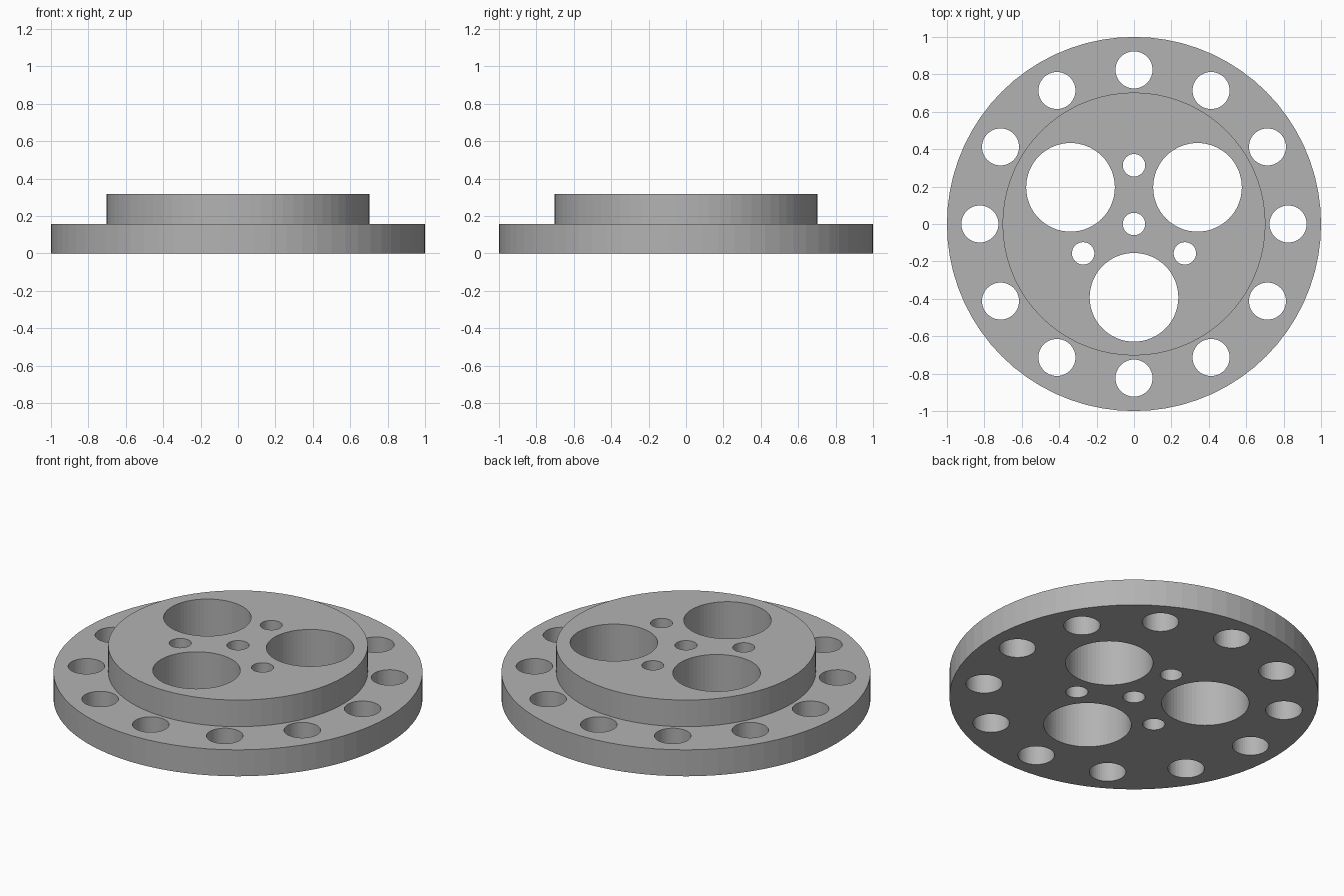
import bpy
import bmesh
from math import cos, sin, tau, radians
from mathutils import Matrix

cube = bpy.data.objects.get("Cube")
if cube:
    bpy.data.objects.remove(cube, do_unlink=True)

FLANGE_TOP, HUB_TOP = 0.158, 0.317

# Plain grey metal
grey = bpy.data.materials.new("grey_metal")
grey.use_nodes = True
grey.diffuse_color = (0.45, 0.45, 0.45, 1)
grey.node_tree.nodes["Principled BSDF"].inputs["Base Color"].default_value = grey.diffuse_color


def make_object(name, bm):
    bmesh.ops.recalc_face_normals(bm, faces=bm.faces)
    mesh = bpy.data.meshes.new(name)
    bm.to_mesh(mesh)
    bm.free()
    mesh.materials.append(grey)
    obj = bpy.data.objects.new(name, mesh)
    bpy.context.collection.objects.link(obj)
    return obj


def stepped_disc(profile, segments):
    """Revolve (radius, height) points and cap both ends."""
    bm = bmesh.new()
    rings = [[bm.verts.new((r * cos(tau * i / segments), r * sin(tau * i / segments), z))
              for i in range(segments)] for r, z in profile]
    for low, high in zip(rings, rings[1:]):
        for i in range(segments):
            j = (i + 1) % segments
            bm.faces.new((low[i], low[j], high[j], high[i]))
    bm.faces.new(rings[0][::-1])
    bm.faces.new(rings[-1])
    return bm


def add_holes(bm, count, ring_radius, hole_radius, start, segments):
    """Add a ring of upright cylinders for cutting through holes."""
    for i in range(count):
        a = radians(start) + tau * i / count
        place = Matrix.Translation((ring_radius * cos(a), ring_radius * sin(a), HUB_TOP / 2))
        bmesh.ops.create_cone(bm, cap_ends=True, segments=segments, radius1=hole_radius,
                              radius2=hole_radius, depth=HUB_TOP * 2, matrix=place)


# Flange with raised hub
flange = make_object("flanged_hub", stepped_disc(
    [(1, 0), (1, FLANGE_TOP), (0.703, FLANGE_TOP), (0.703, HUB_TOP)], 72))

# Bolt holes, large bores, small pin holes, centre hole
holes = bmesh.new()
add_holes(holes, 12, 0.824, 0.099, 0, 48)
add_holes(holes, 3, 0.392, 0.237, 30, 64)
add_holes(holes, 3, 0.314, 0.06, 90, 32)
add_holes(holes, 1, 0, 0.06, 0, 32)
cutter = make_object("hole_cutter", holes)
cutter.hide_render = True

cut = flange.modifiers.new("holes", 'BOOLEAN')
cut.operation = 'DIFFERENCE'
cut.solver = 'EXACT'
cut.object = cutter

# Bake the cut and drop the helper
bpy.context.view_layer.update()
result = bpy.data.meshes.new_from_object(flange.evaluated_get(bpy.context.evaluated_depsgraph_get()))
flange.modifiers.clear()
flange.data = result
bpy.data.objects.remove(cutter, do_unlink=True)

bpy.ops.object.select_all(action='DESELECT')
flange.select_set(True)
bpy.context.view_layer.objects.active = flange
bpy.ops.object.shade_flat()
